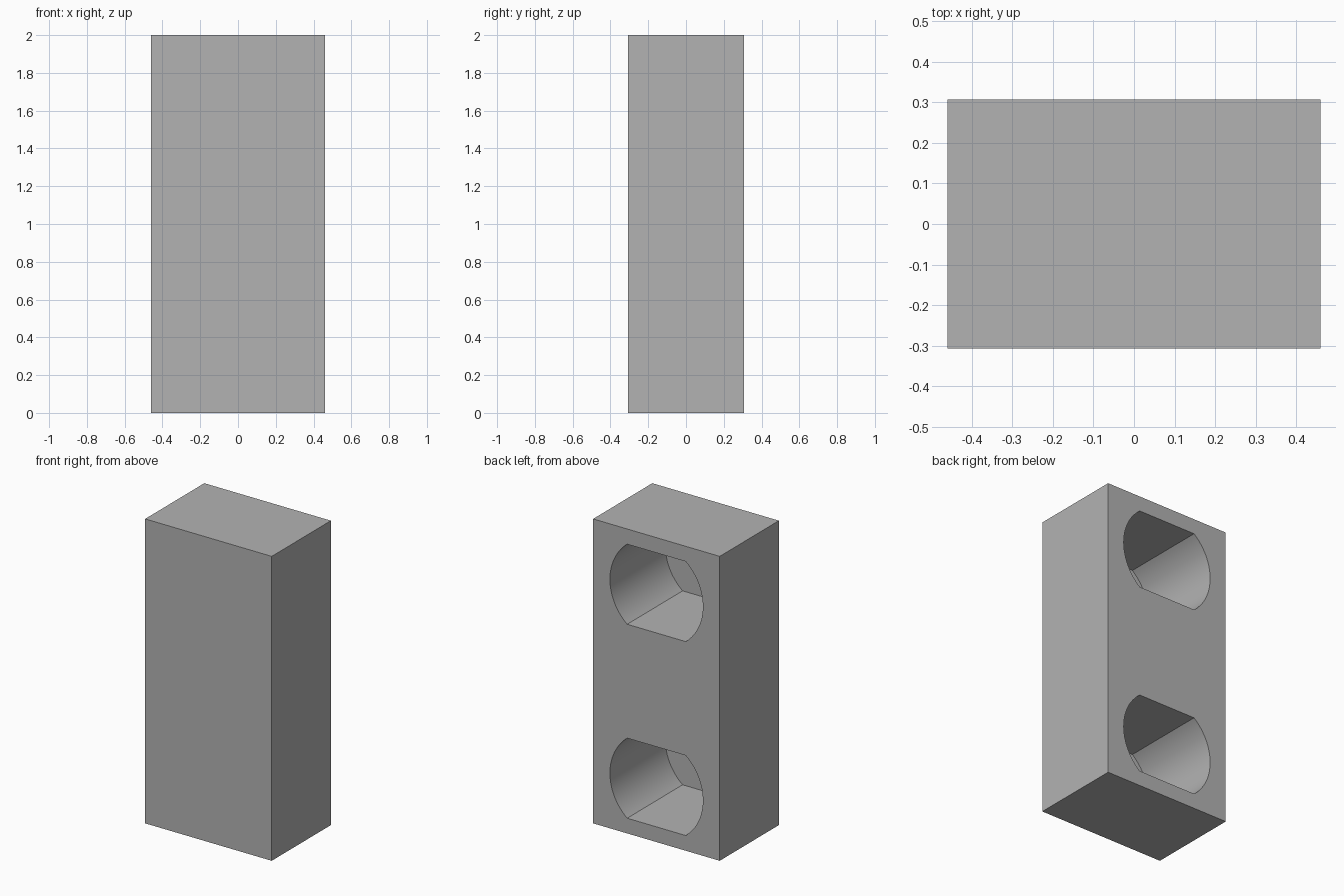
import bpy
import bmesh
import math

cube = bpy.data.objects.get("Cube")
if cube:
    bpy.data.objects.remove(cube, do_unlink=True)

WIDTH, DEPTH, HEIGHT = 0.92, 0.614, 2.0
RADIUS, FLAT_HALF = 0.338, 0.263     # socket circle and its flattened top and bottom
SOCKET_DEPTH = 0.575
SOCKET_Z = 0.637                     # socket distance above and below the middle
ARC_STEPS = 32

grey = bpy.data.materials.new("plain grey")
grey.use_nodes = True
grey.diffuse_color = (0.45, 0.45, 0.45, 1)
grey.node_tree.nodes["Principled BSDF"].inputs["Base Color"].default_value = grey.diffuse_color


def make_object(name, bm):
    bmesh.ops.recalc_face_normals(bm, faces=bm.faces)
    mesh = bpy.data.meshes.new(name)
    bm.to_mesh(mesh)
    bm.free()
    mesh.materials.append(grey)
    obj = bpy.data.objects.new(name, mesh)
    bpy.context.collection.objects.link(obj)
    return obj


def socket_cutter(name, z):
    """Round plug with flat top and bottom, entering from the back."""
    bm = bmesh.new()
    half = math.asin(FLAT_HALF / RADIUS)
    ring = []
    for middle in (0, math.pi):
        for i in range(ARC_STEPS + 1):
            a = middle - half + 2 * half * i / ARC_STEPS
            ring.append(bm.verts.new((RADIUS * math.cos(a), DEPTH / 2 - SOCKET_DEPTH,
                                      z + RADIUS * math.sin(a))))
    end = bm.faces.new(ring)
    out = bmesh.ops.extrude_face_region(bm, geom=[end])
    moved = [v for v in out["geom"] if isinstance(v, bmesh.types.BMVert)]
    bmesh.ops.translate(bm, verts=moved, vec=(0, SOCKET_DEPTH + 0.1, 0))
    cutter = make_object(name, bm)
    cutter.hide_render = True
    return cutter


# Solid block
bm = bmesh.new()
bmesh.ops.create_cube(bm, size=1)
bmesh.ops.scale(bm, verts=bm.verts, vec=(WIDTH, DEPTH, HEIGHT))
bmesh.ops.translate(bm, verts=bm.verts, vec=(0, 0, HEIGHT / 2))
block = make_object("block", bm)
bpy.ops.object.select_all(action="DESELECT")
bpy.context.view_layer.objects.active = block
block.select_set(True)

# Two blind sockets in the back
for name, side in (("lower_socket_cutter", -1), ("upper_socket_cutter", 1)):
    cutter = socket_cutter(name, HEIGHT / 2 + side * SOCKET_Z)
    cut = block.modifiers.new(name, "BOOLEAN")
    cut.operation = "DIFFERENCE"
    cut.solver = "EXACT"
    cut.object = cutter
    bpy.ops.object.modifier_apply(modifier=cut.name)
    bpy.data.objects.remove(cutter, do_unlink=True)

bpy.ops.object.shade_smooth_by_angle(angle=math.radians(30))
